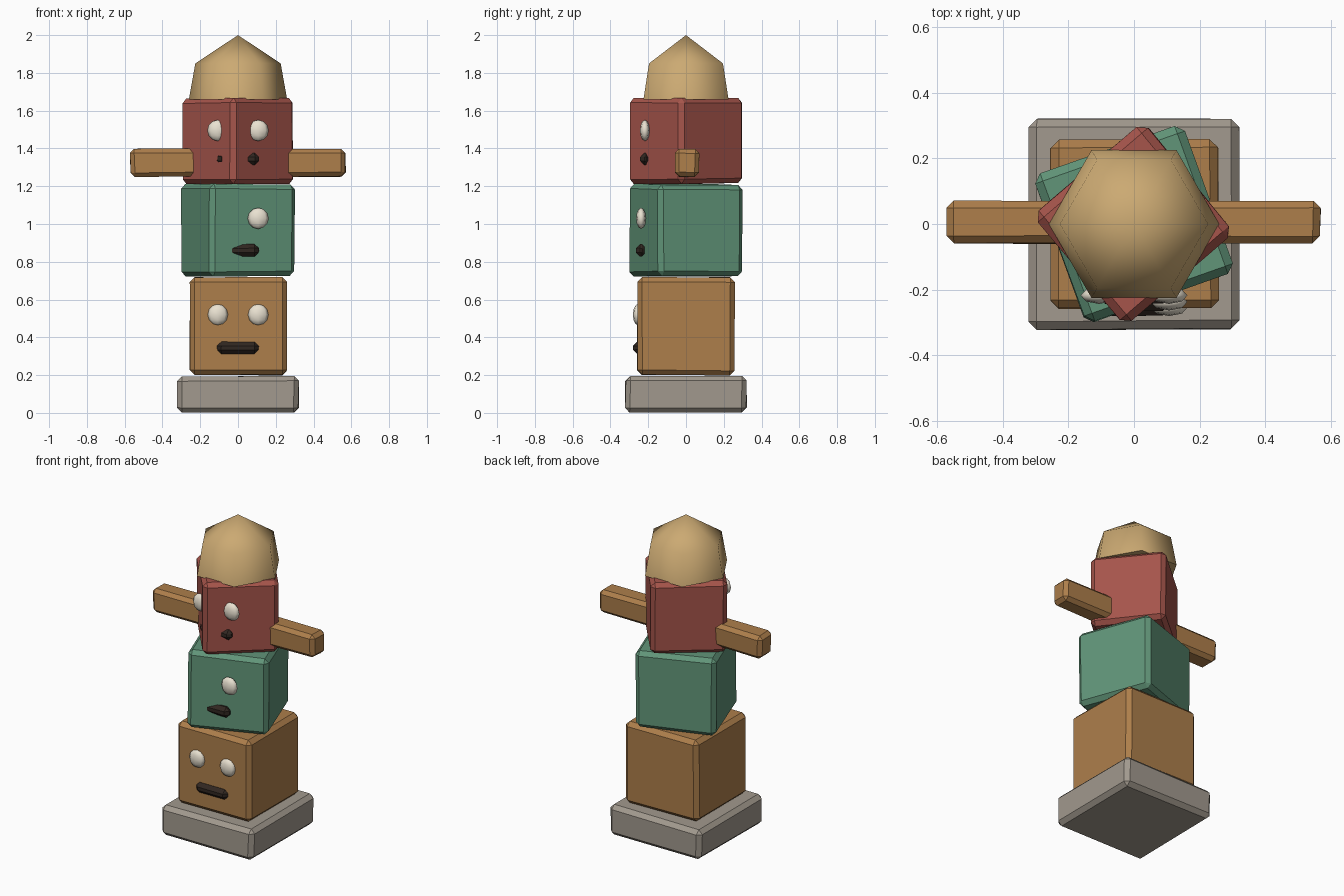
import bpy, bmesh, math, random
from mathutils import Matrix, Vector

if "Cube" in bpy.data.objects:
    bpy.data.objects.remove(bpy.data.objects["Cube"])

random.seed(4)


def material(name, rgb):
    m = bpy.data.materials.new(name)
    m.diffuse_color = (*rgb, 1)
    m.use_nodes = True
    m.node_tree.nodes["Principled BSDF"].inputs["Base Color"].default_value = m.diffuse_color
    return m


STONE = material("stone", (0.36, 0.32, 0.27))
BROWN = material("brown_wood", (0.42, 0.21, 0.07))
GREEN = material("green_paint", (0.12, 0.30, 0.19))
RED = material("red_paint", (0.38, 0.09, 0.07))
TAN = material("tan", (0.60, 0.40, 0.17))
IVORY = material("ivory", (0.82, 0.76, 0.64))
DARK = material("dark", (0.03, 0.02, 0.015))


def finish(bm, name, mat, smooth=False):
    bmesh.ops.recalc_face_normals(bm, faces=bm.faces[:])
    me = bpy.data.meshes.new(name)
    bm.to_mesh(me)
    bm.free()
    me.materials.append(mat)
    for p in me.polygons:
        p.use_smooth = smooth
    ob = bpy.data.objects.new(name, me)
    bpy.context.collection.objects.link(ob)
    return ob


def block(name, mat, centre, size, bevel=0.025, turn=0.0, wobble=0.004):
    # slightly uneven, chamfered box
    bm = bmesh.new()
    bmesh.ops.create_cube(bm, size=1)
    for v in bm.verts:
        v.co = Vector([c * s + random.uniform(-wobble, wobble) for c, s in zip(v.co, size)])
    bmesh.ops.bevel(bm, geom=bm.edges[:], offset=bevel, segments=1,
                    profile=0.5, affect='EDGES')
    bm.transform(Matrix.Translation(centre) @ Matrix.Rotation(math.radians(turn), 4, 'Z'))
    return finish(bm, name, mat)


def eye(name, centre):
    bm = bmesh.new()
    bmesh.ops.create_uvsphere(bm, u_segments=8, v_segments=6, radius=1)
    bm.transform(Matrix.Translation(centre) @ Matrix.Diagonal((0.056, 0.026, 0.056, 1)))
    return finish(bm, name, IVORY, smooth=True)


# stone base
block("base", STONE, (0, 0, 0.098), (0.64, 0.64, 0.19))

# stacked heads, each twisted further; the faces all look straight ahead
heads = [
    ("lower", BROWN, 0.257, 0.20, 0.72, 0, 0.52, 0.345),
    ("middle", GREEN, 0.240, 0.725, 1.21, 20, 1.03, 0.86),
    ("upper", RED, 0.220, 1.215, 1.665, 40, 1.495, 1.345),
]
for name, mat, half, z0, z1, turn, eye_z, mouth_z in heads:
    block(name + "_head", mat, (0, 0, (z0 + z1) / 2), (2 * half, 2 * half, z1 - z0), turn=turn)
    for side, s in (("left", -1), ("right", 1)):
        eye(f"{name}_eye_{side}", (0.107 * s, -half + 0.002, eye_z))
    block(name + "_mouth", DARK, (0, -half + 0.002, mouth_z), (0.22, 0.052, 0.065),
          bevel=0.022, wobble=0.002)

# side arms
for side, s in (("left", -1), ("right", 1)):
    block("arm_" + side, BROWN, (0.355 * s, 0.004, 1.325), (0.43, 0.128, 0.147), bevel=0.022)

# six-sided pointed cap
bm = bmesh.new()
rings = [[bm.verts.new((r * math.cos(k * math.pi / 3), r * math.sin(k * math.pi / 3), z))
          for k in range(6)] for r, z in ((0.26, 1.66), (0.226, 1.85))]
tip = bm.verts.new((0, 0, 2.0))
bm.faces.new(rings[0])
for k in range(6):
    n = (k + 1) % 6
    bm.faces.new((rings[0][k], rings[0][n], rings[1][n], rings[1][k]))
    bm.faces.new((rings[1][k], rings[1][n], tip))
cap = finish(bm, "cap", TAN)
bpy.context.view_layer.objects.active = cap
cap.select_set(True)
bpy.ops.object.shade_smooth_by_angle(angle=math.radians(65))
